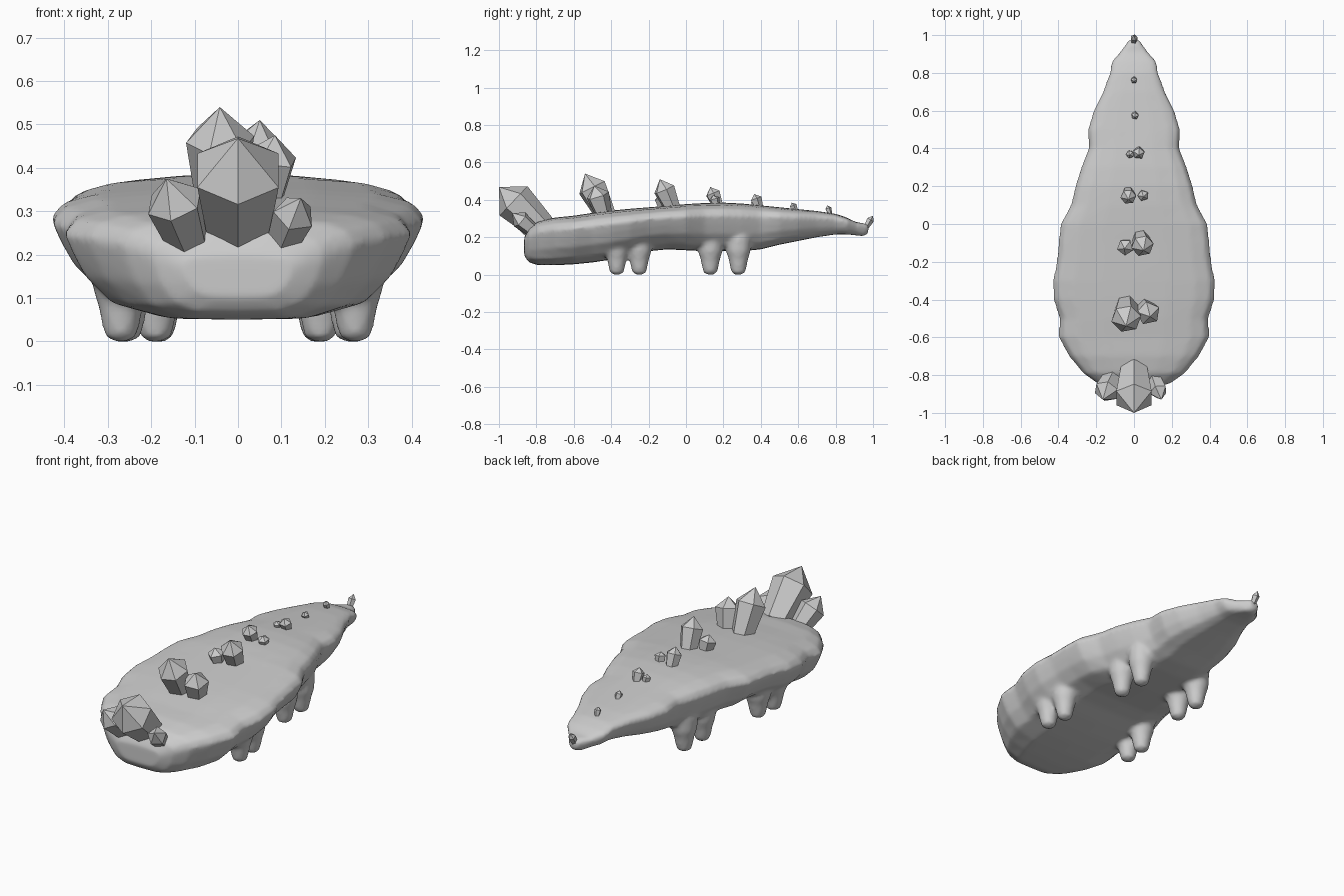
import bpy, bmesh, math
from mathutils import Vector

if "Cube" in bpy.data.objects:
    bpy.data.objects.remove(bpy.data.objects["Cube"])

grey = bpy.data.materials.new("stone grey")
grey.diffuse_color = (0.6, 0.6, 0.6, 1)
grey.use_nodes = True
grey.node_tree.nodes["Principled BSDF"].inputs["Base Color"].default_value = grey.diffuse_color


def make_object(name, bm):
    bmesh.ops.recalc_face_normals(bm, faces=bm.faces)
    mesh = bpy.data.meshes.new(name)
    bm.to_mesh(mesh)
    bm.free()
    mesh.materials.append(grey)
    obj = bpy.data.objects.new(name, mesh)
    bpy.context.collection.objects.link(obj)
    return obj


def loft(bm, rings):
    """Skin closed rings of points and cap both ends."""
    rows = [[bm.verts.new(p) for p in ring] for ring in rings]
    for a, b in zip(rows, rows[1:]):
        n = len(a)
        for i in range(n):
            bm.faces.new((a[i], a[(i + 1) % n], b[(i + 1) % n], b[i]))
    bm.faces.new(rows[0])
    bm.faces.new(rows[-1])


# Body stations along the back: y, half width, top, bottom
stations = [
    (-0.865, 0.13, 0.20, 0.10), (-0.84, 0.20, 0.25, 0.065), (-0.79, 0.27, 0.285, 0.05),
    (-0.70, 0.345, 0.305, 0.05), (-0.60, 0.40, 0.315, 0.055), (-0.50, 0.395, 0.33, 0.065),
    (-0.40, 0.428, 0.342, 0.08), (-0.30, 0.432, 0.352, 0.10), (-0.20, 0.41, 0.36, 0.125),
    (-0.10, 0.402, 0.368, 0.135), (0.0, 0.39, 0.377, 0.13), (0.10, 0.335, 0.383, 0.125),
    (0.20, 0.312, 0.385, 0.125), (0.30, 0.28, 0.38, 0.125), (0.40, 0.24, 0.37, 0.135),
    (0.50, 0.245, 0.36, 0.16), (0.60, 0.215, 0.35, 0.18), (0.70, 0.165, 0.34, 0.20),
    (0.80, 0.128, 0.325, 0.215), (0.86, 0.12, 0.305, 0.215), (0.91, 0.075, 0.28, 0.21),
    (0.95, 0.045, 0.275, 0.205), (0.975, 0.025, 0.265, 0.22)]
# Half cross section: flat back, overhanging rim, tucked-in belly
section = [(0, 1), (0.4, 0.99), (0.75, 0.95), (0.93, 0.87), (1, 0.74), (0.95, 0.56),
           (0.88, 0.36), (0.73, 0.13), (0.45, 0.01), (0, 0)]
outline = section + [(-x, z) for x, z in section[-2:0:-1]]

bm = bmesh.new()
loft(bm, [[(w * x, y, lo + (hi - lo) * z) for x, z in outline]
          for y, w, hi, lo in stations])

# Stubby legs: radius and height profile, in pairs along each side
leg_profile = [(0.018, 0.0), (0.037, 0.012), (0.044, 0.04), (0.052, 0.08),
               (0.066, 0.125), (0.07, 0.20)]
legs = [(0.27, -0.37), (0.26, -0.25), (0.19, 0.13), (0.185, 0.28)]
for side in (-1, 1):
    for lx, ly in legs:
        loft(bm, [[(side * lx + r * math.cos(a), ly + r * math.sin(a), z)
                   for a in [math.tau * i / 14 for i in range(14)]]
                  for r, z in leg_profile])

# Fuse body and legs into one soft skin
body = make_object("body", bm)
remesh = body.modifiers.new("fuse", 'REMESH')
remesh.mode = 'VOXEL'
remesh.voxel_size = 0.012
remesh.use_smooth_shade = True
soften = body.modifiers.new("soften", 'SMOOTH')
soften.factor = 0.5
soften.iterations = 4


def crystal(name, base, tip, radius, sides=6, turn=0.3):
    """Faceted spike: buried point, widening shaft, pointed crown."""
    base, tip = Vector(base), Vector(tip)
    axis = tip - base
    rot = Vector((0, 0, 1)).rotation_difference(axis)
    bm = bmesh.new()

    def ring(r, t):
        return [bm.verts.new(base + axis * t + rot @ Vector(
            (r * math.cos(turn + math.tau * i / sides),
             r * math.sin(turn + math.tau * i / sides), 0))) for i in range(sides)]
    low, high = ring(radius * 0.72, 0.0), ring(radius, 0.66)
    bottom, top = bm.verts.new(base - axis * 0.2), bm.verts.new(tip)
    for i in range(sides):
        j = (i + 1) % sides
        bm.faces.new((low[i], low[j], high[j], high[i]))
        bm.faces.new((high[i], high[j], top))
        bm.faces.new((low[j], low[i], bottom))
    return make_object(name, bm)


# Crystals: base, tip, radius, sides, turn; from the head to the tail
crystals = [
    ("head_crystal", (0, -0.77, 0.25), (0, -1.0, 0.468), 0.108, 6, math.pi / 6 + math.pi / 3),
    ("head_crystal_left", (-0.11, -0.80, 0.22), (-0.165, -0.93, 0.375), 0.068, 6, 0.3),
    ("head_crystal_right", (0.10, -0.80, 0.22), (0.145, -0.93, 0.33), 0.05, 5, 0.8),
    ("shoulder_crystal", (-0.04, -0.43, 0.32), (-0.042, -0.54, 0.54), 0.08, 6, 0.2),
    ("shoulder_crystal_small", (0.06, -0.44, 0.32), (0.085, -0.49, 0.475), 0.065, 5, 0.5),
    ("back_crystal", (0.035, -0.07, 0.35), (0.05, -0.14, 0.51), 0.06, 6, 0.2),
    ("back_crystal_small", (-0.04, -0.11, 0.35), (-0.05, -0.13, 0.44), 0.045, 5, 0.9),
    ("hip_crystal", (-0.03, 0.17, 0.37), (-0.03, 0.13, 0.468), 0.042, 6, 0.1),
    ("hip_crystal_small", (0.045, 0.16, 0.37), (0.05, 0.145, 0.425), 0.03, 5, 0.6),
    ("rump_crystal", (0.025, 0.39, 0.36), (0.025, 0.365, 0.43), 0.032, 5, 0.2),
    ("rump_crystal_small", (-0.02, 0.375, 0.36), (-0.022, 0.365, 0.405), 0.022, 5, 0.7),
    ("tail_crystal_front", (0.005, 0.585, 0.34), (0.005, 0.565, 0.385), 0.02, 5, 0.2),
    ("tail_crystal_rear", (0, 0.77, 0.325), (0, 0.755, 0.37), 0.017, 5, 0.4),
    ("tail_tip_crystal", (0, 0.96, 0.25), (0, 1.0, 0.315), 0.02, 5, 0.1),
]
for name, base, tip, radius, sides, turn in crystals:
    crystal(name, base, tip, radius, sides, turn)
